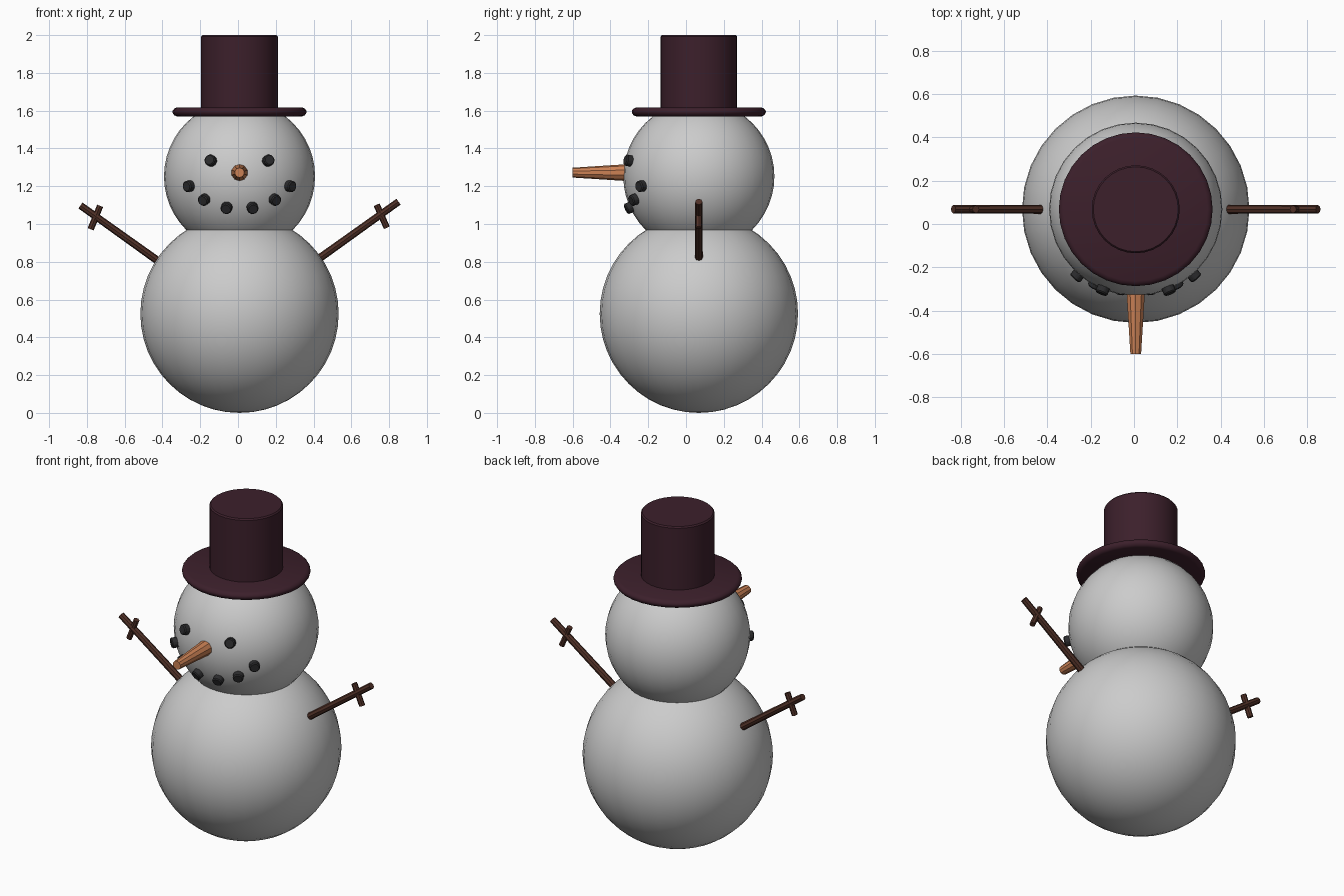
import bpy, bmesh, math
from mathutils import Vector

if "Cube" in bpy.data.objects:
    bpy.data.objects.remove(bpy.data.objects["Cube"])

CX, CY = 0.008, 0.068          # axis of the figure
HEAD = Vector((CX, CY, 1.252))
HEAD_R = 0.40


def material(name, r, g, b):
    m = bpy.data.materials.new(name)
    m.diffuse_color = (r, g, b, 1)
    m.use_nodes = True
    m.node_tree.nodes["Principled BSDF"].inputs["Base Color"].default_value = m.diffuse_color
    return m


FELT = material("dark_felt", 0.045, 0.014, 0.024)
COAL = material("coal", 0.025, 0.025, 0.027)
CARROT = material("carrot", 0.6, 0.22, 0.09)
WOOD = material("wood", 0.08, 0.03, 0.02)


def finish(obj, name, mat=None, angle=None):
    obj.name = name
    if mat:
        obj.data.materials.append(mat)
    if angle is not None:
        bpy.ops.object.shade_smooth_by_angle(angle=math.radians(angle))
    return obj


def ball(name, centre, radius):
    bpy.ops.mesh.primitive_uv_sphere_add(segments=32, ring_count=24, radius=radius, location=centre)
    return finish(bpy.context.object, name, angle=40)


def rod(name, a, b, ra, rb, sides, mat, angle=None):
    a, b = Vector(a), Vector(b)
    bpy.ops.mesh.primitive_cone_add(vertices=sides, radius1=ra, radius2=rb, depth=(b - a).length,
                                    location=(a + b) / 2,
                                    rotation=(b - a).to_track_quat('Z', 'Y').to_euler())
    return finish(bpy.context.object, name, mat, angle)


def lathe(name, profile, mat, sides=32):
    bm = bmesh.new()
    verts = [bm.verts.new((r, 0, z)) for r, z in profile]
    edges = [bm.edges.new(p) for p in zip(verts, verts[1:])]
    bmesh.ops.spin(bm, geom=verts + edges, cent=(0, 0, 0), axis=(0, 0, 1),
                   angle=math.tau, steps=sides)
    bmesh.ops.remove_doubles(bm, verts=bm.verts, dist=1e-4)
    bmesh.ops.recalc_face_normals(bm, faces=bm.faces)
    mesh = bpy.data.meshes.new(name)
    bm.to_mesh(mesh)
    bm.free()
    obj = bpy.data.objects.new(name, mesh)
    obj.location = (CX, CY, 0)
    bpy.context.collection.objects.link(obj)
    bpy.ops.object.select_all(action='DESELECT')
    obj.select_set(True)
    bpy.context.view_layer.objects.active = obj
    return finish(obj, name, mat, 40)


# Snowballs
ball("lower_snowball", (CX, CY, 0.525), 0.525)
ball("head_snowball", HEAD, HEAD_R)

# Hat: rounded brim and tall crown
lathe("hat_brim", [(0, 1.57), (0.332, 1.57), (0.345, 1.575), (0.353, 1.586), (0.355, 1.594),
                   (0.353, 1.602), (0.345, 1.611), (0.332, 1.617), (0, 1.617)], FELT)
lathe("hat_crown", [(0, 1.59), (0.203, 1.59), (0.203, 1.992), (0.196, 2.0), (0, 2.0)], FELT)

# Carrot nose with blunt tip
rod("carrot_nose", (CX, -0.26, 1.272), (CX, -0.6, 1.272), 0.048, 0.026, 10, CARROT)

# Coal eyes and mouth, set square to the head surface
coals = [("eye", 0.153, 1.336), ("mouth_outer", 0.270, 1.200),
         ("mouth_middle", 0.188, 1.128), ("mouth_inner", 0.069, 1.085)]
for name, dx, z in coals:
    for side, label in ((-1, "left"), (1, "right")):
        dz = z - HEAD.z
        n = Vector((side * dx, -math.sqrt((HEAD_R + 0.012) ** 2 - dx * dx - dz * dz), dz)).normalized()
        coal = rod(f"{name}_coal_{label}", HEAD + n * 0.375, HEAD + n * 0.43, 0.031, 0.031, 10, COAL)
        bevel = coal.modifiers.new("soft_edge", 'BEVEL')
        bevel.width = 0.006
        bevel.segments = 1

# Stick arms with a crossing twig
for side, label, drop in ((-1, "left", 0.02), (1, "right", 0.0)):
    def at(x, z):
        return (CX + side * x, CY, z - drop)
    rod(f"arm_{label}", at(0.40, 0.802), at(0.842, 1.118), 0.021, 0.019, 8, WOOD)
    if side > 0:
        twig = at(0.726, 1.102), at(0.780, 0.980)
    else:
        twig = at(0.738, 1.116), at(0.788, 0.992)
    rod(f"twig_{label}", *twig, 0.017, 0.017, 8, WOOD)
